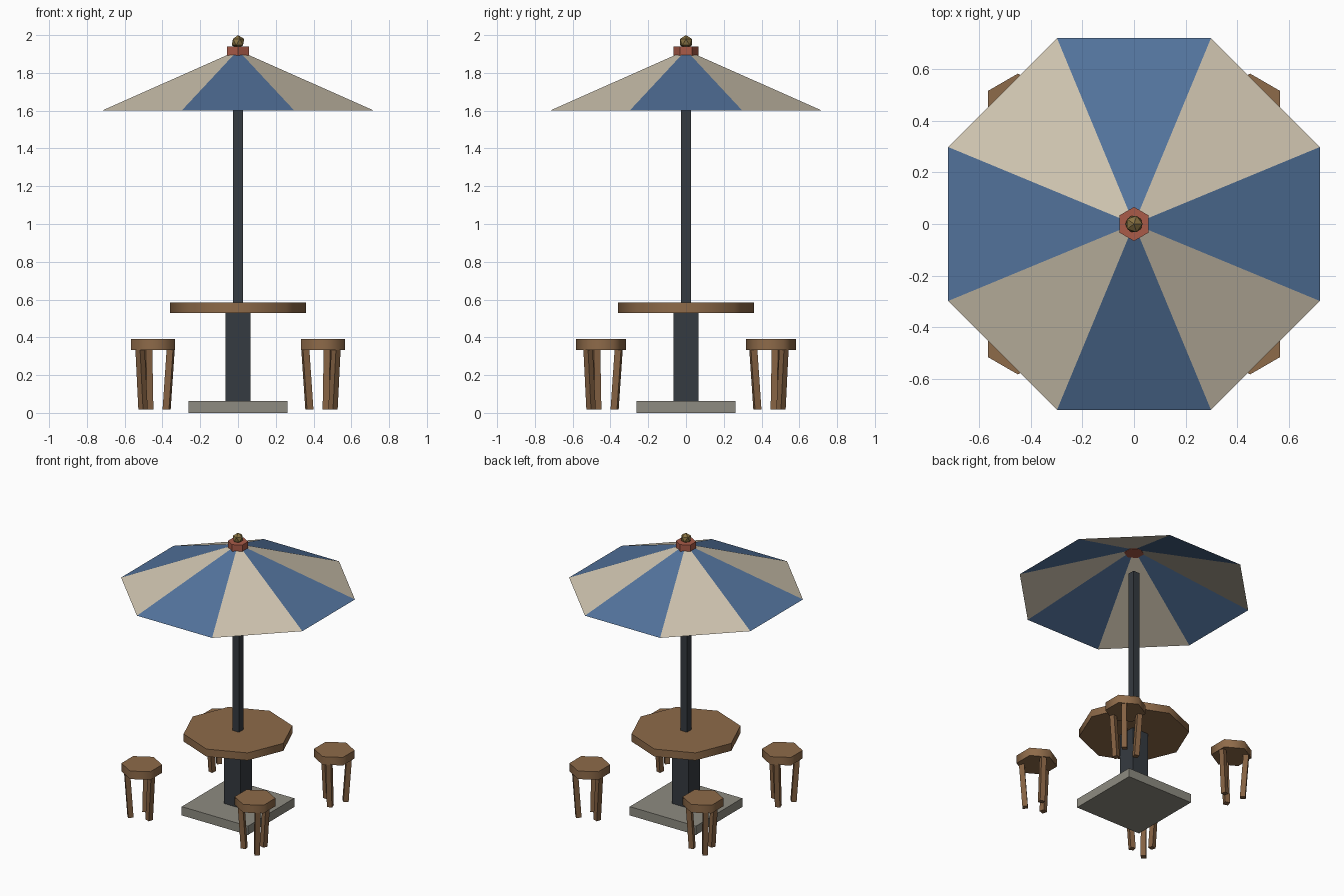
import bpy, bmesh
from math import pi, cos, sin, radians, atan2
from mathutils import Matrix

if "Cube" in bpy.data.objects:
    bpy.data.objects.remove(bpy.data.objects["Cube"])


def material(name, rgb):
    m = bpy.data.materials.new(name)
    m.diffuse_color = (*rgb, 1)
    m.use_nodes = True
    m.node_tree.nodes["Principled BSDF"].inputs["Base Color"].default_value = m.diffuse_color
    return m


WOOD = material("wood", (0.27, 0.145, 0.067))
LEG_WOOD = material("leg_wood", (0.23, 0.12, 0.055))
METAL = material("dark_metal", (0.036, 0.043, 0.052))
STONE = material("stone", (0.27, 0.26, 0.22))
BLUE = material("blue_cloth", (0.085, 0.17, 0.33))
CREAM = material("cream_cloth", (0.62, 0.55, 0.43))
RED = material("red_paint", (0.40, 0.105, 0.065))
BRASS = material("brass", (0.25, 0.17, 0.055))


def finish(name, bm, *mats):
    mesh = bpy.data.meshes.new(name)
    bm.to_mesh(mesh)
    bm.free()
    for m in mats:
        mesh.materials.append(m)
    ob = bpy.data.objects.new(name, mesh)
    bpy.context.collection.objects.link(ob)
    return ob


def box(name, width, z0, z1, mat):
    bm = bmesh.new()
    bmesh.ops.create_cube(bm, size=1, matrix=Matrix.Translation((0, 0, (z0 + z1) / 2))
                          @ Matrix.Diagonal((width, width, z1 - z0, 1)))
    return finish(name, bm, mat)


def prism(name, sides, radius, z0, z1, mat, x=0, y=0, smooth=False):
    # Polygon with a corner on the y axis; rounded shading only on the rim
    bm = bmesh.new()
    bmesh.ops.create_cone(bm, cap_ends=True, segments=sides, radius1=radius, radius2=radius,
                          depth=z1 - z0, matrix=Matrix.Translation((x, y, (z0 + z1) / 2)))
    bm.normal_update()
    for f in bm.faces:
        f.smooth = smooth and abs(f.normal.z) < 0.5
    return finish(name, bm, mat)


# Base, column, table and pole
box("base_slab", 0.526, 0, 0.063, STONE)
box("table_column", 0.13, 0.06, 0.532, METAL)
prism("table_top", 8, 0.36, 0.53, 0.584, WOOD, smooth=True)
box("umbrella_pole", 0.053, 0.56, 1.74, METAL)

# Canopy: open eight-panel cone in alternating cloth
bm = bmesh.new()
apex = bm.verts.new((0, 0, 1.92))
rim = [bm.verts.new((0.78 * cos(a), 0.78 * sin(a), 1.60))
       for a in (pi / 8 + i * pi / 4 for i in range(8))]
for i in range(8):
    f = bm.faces.new((rim[i], rim[(i + 1) % 8], apex))
    f.material_index = i % 2
finish("canopy", bm, CREAM, BLUE)

# Hub and finial
prism("canopy_hub", 6, 0.066, 1.892, 1.94, RED)
bm = bmesh.new()
bmesh.ops.create_icosphere(bm, subdivisions=1, radius=0.037,
                           matrix=Matrix.Translation((0, 0, 1.963)))
finish("finial", bm, BRASS)

# Four stools, each with one leg pointing outward and three inward-leaning legs
for sx in (-1, 1):
    for sy in (-1, 1):
        x, y = 0.45 * sx, 0.45 * sy
        prism("stool_seat", 6, 0.133, 0.333, 0.391, WOOD, x, y, smooth=True)
        for k in range(3):
            bm = bmesh.new()
            bmesh.ops.create_cube(
                bm, size=1,
                matrix=Matrix.Translation((x, y, 0.18))
                @ Matrix.Rotation(atan2(sy, sx) + radians(120 * k), 4, 'Z')
                @ Matrix.Translation((0.086, 0, 0))
                @ Matrix.Rotation(0.07, 4, 'Y')
                @ Matrix.Diagonal((0.035, 0.035, 0.325, 1)))
            finish("stool_leg", bm, LEG_WOOD)
